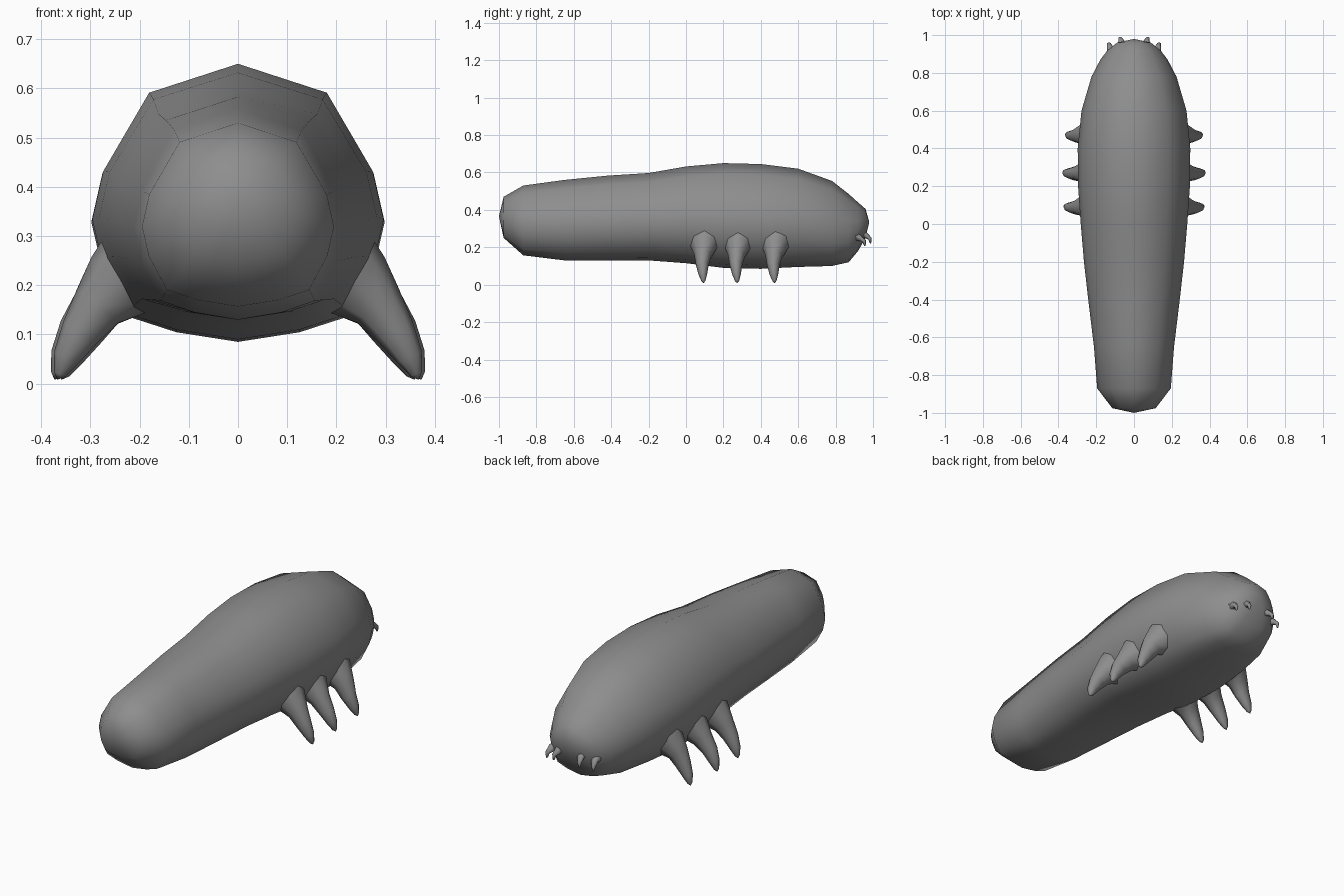
import bpy, bmesh, math
from mathutils import Vector

cube = bpy.data.objects.get("Cube")
if cube:
    bpy.data.objects.remove(cube, do_unlink=True)

skin = bpy.data.materials.new("grey skin")
skin.use_nodes = True
GREY = (0.27, 0.27, 0.27, 1)
skin.diffuse_color = GREY
skin.node_tree.nodes["Principled BSDF"].inputs["Base Color"].default_value = GREY


def loft(name, rings, start=None, end=None):
    """Skin a list of point rings, closing each end with a fan to a tip."""
    bm = bmesh.new()
    loops = [[bm.verts.new(p) for p in ring] for ring in rings]
    n = len(loops[0])
    for a, b in zip(loops, loops[1:]):
        for i in range(n):
            j = (i + 1) % n
            bm.faces.new((a[i], a[j], b[j], b[i]))
    for loop, tip in ((loops[0], start), (loops[-1], end)):
        if tip is not None:
            t = bm.verts.new(tip)
            for i in range(n):
                bm.faces.new((loop[i], loop[(i + 1) % n], t))
    bmesh.ops.recalc_face_normals(bm, faces=bm.faces)
    mesh = bpy.data.meshes.new(name)
    bm.to_mesh(mesh)
    bm.free()
    mesh.materials.append(skin)
    mesh.shade_smooth()
    obj = bpy.data.objects.new(name, mesh)
    bpy.context.collection.objects.link(obj)
    return obj


def limb(name, path, side, sides=8):
    """Tapered limb along (x, y, z, radius, y radius) stations."""
    pts = [Vector((p[0] * side, p[1], p[2])) for p in path]
    rings = []
    for k, (c, p) in enumerate(zip(pts, path)):
        d = (pts[min(k + 1, len(pts) - 1)] - pts[max(k - 1, 0)]).normalized()
        u = Vector((0, 1, 0)) - d * d.y
        u.normalize()
        v = d.cross(u)
        angles = [math.tau * i / sides for i in range(sides)]
        rings.append([c + u * math.cos(a) * p[4] + v * math.sin(a) * p[3] for a in angles])
    return loft(name, rings, end=pts[-1] + (pts[-1] - pts[-2]).normalized() * path[-1][3])


# Body: half cross-section, scaled to each station
half = [(0, 1), (.61, .79), (.925, .22), (1, -.13), (.93, -.45), (.74, -.82), (.42, -.93), (0, -1)]
section = half + [(-x, z) for x, z in half[-2:0:-1]]
# y, half width, top, bottom
stations = [
    (-.975, .115, .47, .25), (-.87, .195, .53, .157), (-.65, .212, .56, .13),
    (-.42, .24, .583, .13), (-.2, .265, .597, .13), (0, .282, .632, .115),
    (.2, .296, .65, .09), (.4, .298, .645, .085), (.6, .278, .62, .095),
    (.78, .225, .555, .1), (.87, .178, .485, .12), (.92, .14, .44, .18),
    (.96, .09, .405, .25)]
rings = [[(x * w, y, (top + bot) / 2 + z * (top - bot) / 2) for x, z in section]
         for y, w, top, bot in stations]
loft("body", rings, start=(0, -1, .365), end=(0, .98, .335))

for side, label in ((1, "left"), (-1, "right")):
    # Walking legs, flared where they leave the body
    for y, reach, row in ((.09, 0, "front"), (.27, .006, "middle"), (.47, -.008, "rear")):
        limb(f"{label}_{row}_leg", [
            (.2, y + .01, .235, .1, .1), (.245, y + .005, .2, .078, .07),
            (.285, y, .157, .054, .046), (.32 + reach, y - .003, .105, .041, .034),
            (.348 + reach, y, .055, .028, .023), (.362 + reach, y + .003, .02, .013, .011)], side)
    # Small hooked claws around the mouth
    for x, y, z, row in ((.065, .95, .265, "inner"), (.125, .92, .25, "outer")):
        limb(f"{label}_{row}_claw", [
            (x - .006, y - .025, z + .005, .03, .026), (x, y + .01, z, .02, .017),
            (x + .008, y + .033, z - .018, .011, .01), (x + .009, y + .036, z - .04, .005, .005)],
            side, 6)
